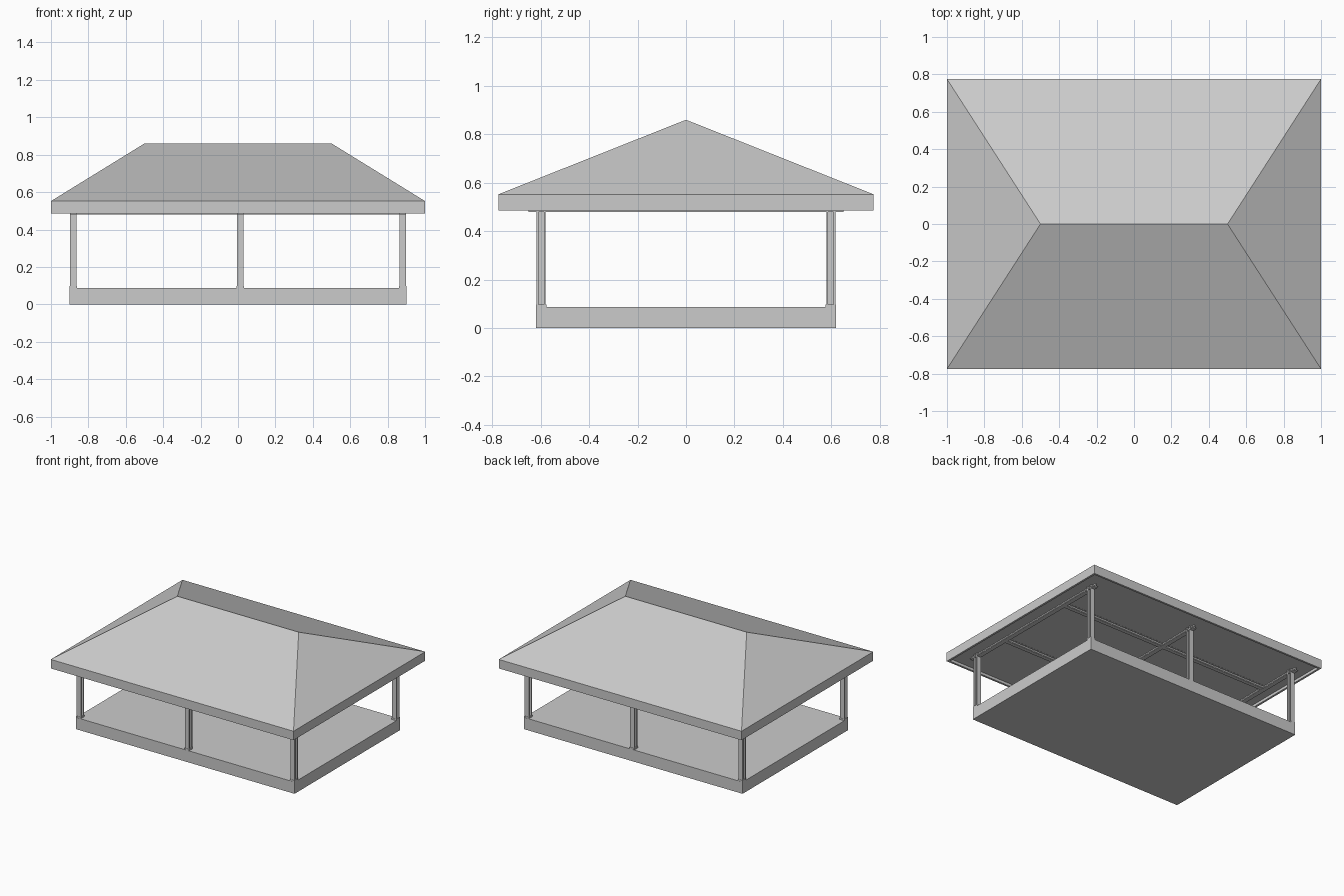
import bpy, bmesh
from mathutils import Vector

if "Cube" in bpy.data.objects:
    bpy.data.objects.remove(bpy.data.objects["Cube"])


def make(name, bm):
    bmesh.ops.recalc_face_normals(bm, faces=bm.faces)
    me = bpy.data.meshes.new(name)
    bm.to_mesh(me)
    bm.free()
    ob = bpy.data.objects.new(name, me)
    bpy.context.collection.objects.link(ob)
    return ob


def box(name, x0, x1, y0, y1, z0, z1):
    bm = bmesh.new()
    bmesh.ops.create_cube(bm, size=1)
    for v in bm.verts:
        v.co = ((x0 + x1) / 2 + v.co.x * (x1 - x0),
                (y0 + y1) / 2 + v.co.y * (y1 - y0),
                (z0 + z1) / 2 + v.co.z * (z1 - z0))
    return make(name, bm)


def section(name, a, b, u, w, width, depth, t=0.008):
    """Steel H-section swept from a to b; u spans the flanges, w the web."""
    a, b, u, w = map(Vector, (a, b, u, w))
    p, q, s = width / 2, depth / 2, t / 2
    r = q - t
    prof = [(-p, -q), (p, -q), (p, -r), (s, -r), (s, r), (p, r),
            (p, q), (-p, q), (-p, r), (-s, r), (-s, -r), (-p, -r)]
    bm = bmesh.new()
    f = bm.faces.new([bm.verts.new(a + u * x + w * y) for x, y in prof])
    ret = bmesh.ops.extrude_face_region(bm, geom=[f], use_keep_orig=True)
    bmesh.ops.translate(bm, vec=b - a,
                        verts=[g for g in ret["geom"] if isinstance(g, bmesh.types.BMVert)])
    return make(name, bm)


def ring(bm, x, y, z):
    return [bm.verts.new((sx * x, sy * y, z))
            for sx, sy in ((-1, -1), (1, -1), (1, 1), (-1, 1))]


def bridge(bm, r0, r1):
    n = len(r0)
    for i in range(n):
        bm.faces.new((r0[i], r0[(i + 1) % n], r1[(i + 1) % n], r1[i]))


# concrete floor slab
box("floor_slab", -0.9, 0.9, -0.62, 0.62, 0, 0.087)

# hipped roof with fascia and slightly recessed ceiling
bm = bmesh.new()
top = ring(bm, 1, 0.775, 0.552)
low = ring(bm, 1, 0.775, 0.485)
lip = ring(bm, 0.985, 0.76, 0.485)
ceil = ring(bm, 0.985, 0.76, 0.505)
bridge(bm, low, top)
bridge(bm, low, lip)
bridge(bm, lip, ceil)
bm.faces.new(ceil)
left, right = bm.verts.new((-0.5, 0, 0.86)), bm.verts.new((0.5, 0, 0.86))
bm.faces.new((top[0], top[1], right, left))
bm.faces.new((top[2], top[3], left, right))
bm.faces.new((top[1], top[2], right))
bm.faces.new((top[3], top[0], left))
make("hip_roof", bm)

# posts with small footings, and a cross beam over each pair
for label, x in (("left", -0.881), ("middle", 0.012), ("right", 0.881)):
    for side, y in (("front", -0.598), ("back", 0.598)):
        section(f"{side}_{label}_post", (x, y, 0.08), (x, y, 0.507),
                (1, 0, 0), (0, 1, 0), 0.035, 0.037)
        box(f"{side}_{label}_footing", x - 0.019, x + 0.019,
            y - 0.021, y + 0.021, 0.08, 0.098)
    section(f"{label}_cross_beam", (x, -0.65, 0.496), (x, 0.65, 0.496),
            (1, 0, 0), (0, 0, 1), 0.035, 0.034)

# purlins running the length of the ceiling
for label, y in (("front", -0.31), ("back", 0.31)):
    section(f"{label}_purlin", (-0.88, y, 0.496), (0.88, y, 0.496),
            (0, 1, 0), (0, 0, 1), 0.03, 0.032)
